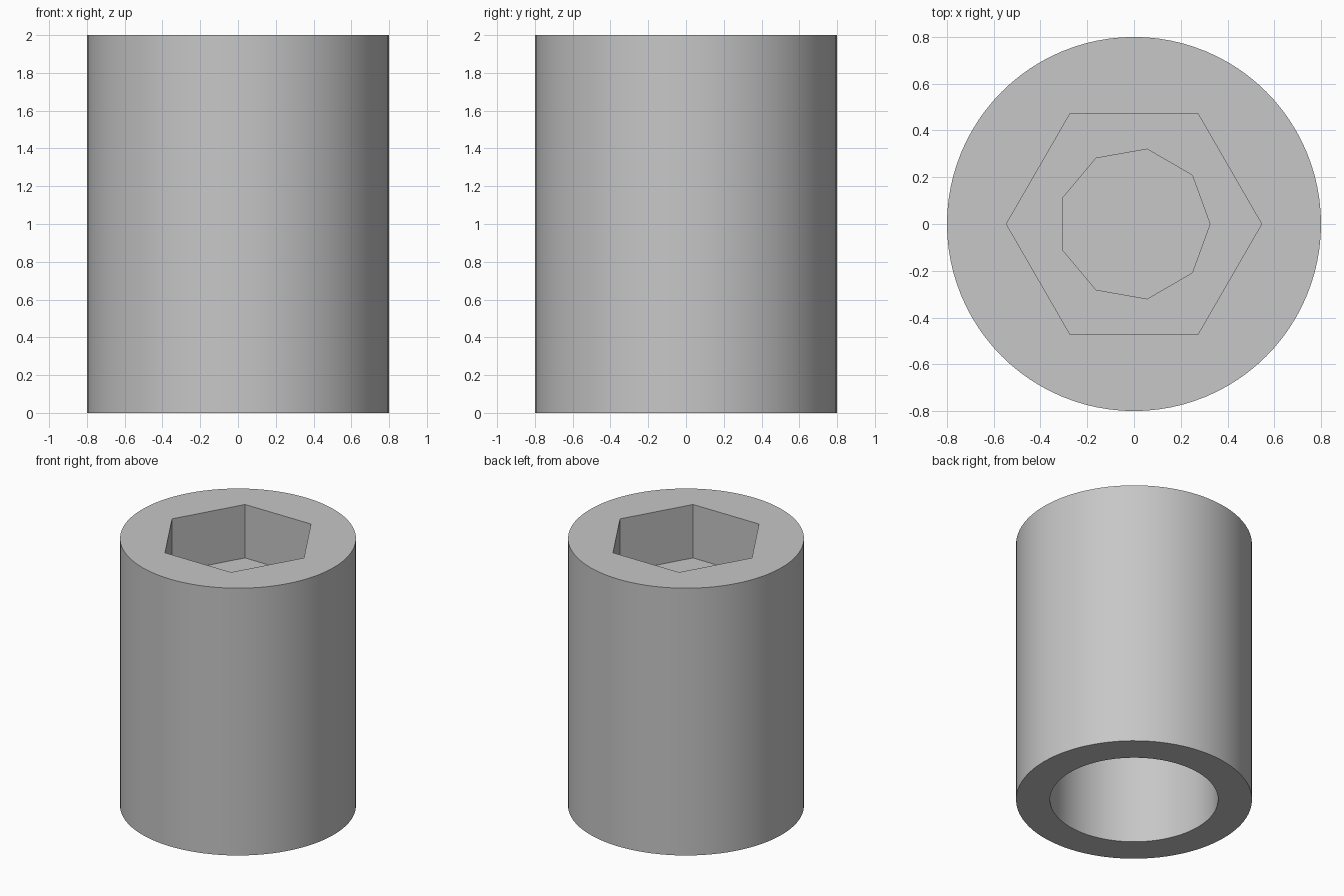
import bpy
import bmesh
from math import cos, sin, tau, radians

cube = bpy.data.objects.get("Cube")
if cube:
    bpy.data.objects.remove(cube, do_unlink=True)

HEIGHT = 2.0
SOCKET_FLOOR = 1.6
BORE_TOP = 1.15
MEMBRANE_TOP = BORE_TOP + 0.025
ROUND = 96

bm = bmesh.new()


def ring(radius, sides, z):
    """Closed loop of edges with a corner on +x."""
    verts = [bm.verts.new((radius * cos(tau * i / sides),
                           radius * sin(tau * i / sides), z))
             for i in range(sides)]
    edges = [bm.edges.new((verts[i - 1], verts[i])) for i in range(sides)]
    return verts, edges


def wall(a, b):
    """Straight wall between two rings with equal side counts."""
    va, vb = a[0], b[0]
    for i in range(len(va)):
        bm.faces.new((va[i - 1], va[i], vb[i], vb[i - 1]))


def flat_ring(outer, inner, up):
    """Flat face between two rings at one height."""
    bmesh.ops.triangle_fill(bm, edges=outer[1] + inner[1],
                            use_beauty=True, normal=(0, 0, up))


def tube(radius, sides, z_low, z_high):
    low, high = ring(radius, sides, z_low), ring(radius, sides, z_high)
    wall(low, high)
    return low, high


# Outer body, hexagonal nut pocket, bolt hole and lower bore
body_low, body_high = tube(0.8, ROUND, 0, HEIGHT)
hex_low, hex_high = tube(0.546, 6, SOCKET_FLOOR, HEIGHT)
hole_low, hole_high = tube(0.325, 9, MEMBRANE_TOP, SOCKET_FLOOR)
bore_low, bore_high = tube(0.57, ROUND, 0, BORE_TOP)

# Top rim, pocket floor and bottom rim
flat_ring(body_high, hex_high, 1)
flat_ring(hex_low, hole_high, 1)
flat_ring(body_low, bore_low, -1)

# Thin membrane between bolt hole and bore
bm.faces.new(hole_low[0])
bm.faces.new(bore_high[0])

bmesh.ops.recalc_face_normals(bm, faces=bm.faces[:])
mesh = bpy.data.meshes.new("socket_spacer")
bm.to_mesh(mesh)
bm.free()
spacer = bpy.data.objects.new("socket_spacer", mesh)
bpy.context.scene.collection.objects.link(spacer)

# Plain grey material
grey = bpy.data.materials.new("plain_grey")
grey.use_nodes = True
colour = (0.57, 0.57, 0.57, 1)
grey.diffuse_color = colour
for node in grey.node_tree.nodes:
    if node.type == "BSDF_PRINCIPLED":
        node.inputs["Base Color"].default_value = colour
mesh.materials.append(grey)

# Smooth round walls, crisp rims and facets
bpy.ops.object.select_all(action="DESELECT")
spacer.select_set(True)
bpy.context.view_layer.objects.active = spacer
bpy.ops.object.shade_smooth_by_angle(angle=radians(30))
